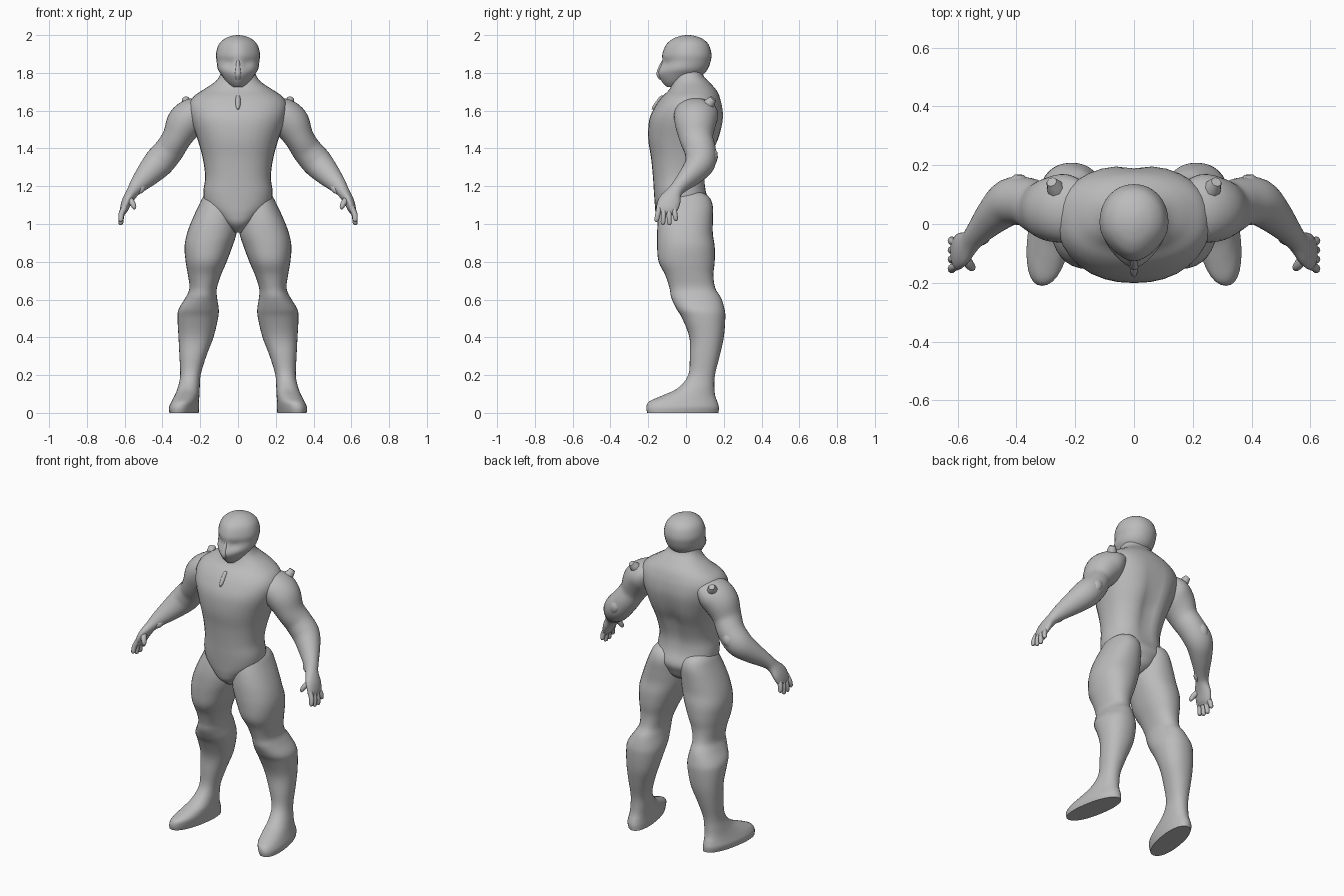
import bpy, math
from mathutils import Vector

default_cube = bpy.data.objects.get("Cube")
if default_cube:
    bpy.data.objects.remove(default_cube, do_unlink=True)

SIDES = 32
STEPS = 4

grey = bpy.data.materials.new("plain grey")
grey.use_nodes = True
grey.diffuse_color = (0.5, 0.5, 0.5, 1)
grey.node_tree.nodes["Principled BSDF"].inputs["Base Color"].default_value = grey.diffuse_color


def smooth_rows(rows):
    """Catmull-Rom interpolation between rows of numbers."""
    result = []
    last = len(rows) - 1
    for i in range(last):
        a, b, c, d = (rows[max(0, min(last, i + k))] for k in (-1, 0, 1, 2))
        for step in range(STEPS):
            t = step / STEPS
            result.append([q + 0.5 * t * (r - p + t * (2 * p - 5 * q + 4 * r - s + t * (3 * (q - r) + s - p)))
                           for p, q, r, s in zip(a, b, c, d)])
    result.append(list(rows[-1]))
    return result


def skin(name, rings, mirrored):
    """Join rings of points into a closed smooth object."""
    count = len(rings[0])
    points = [p for ring in rings for p in ring]
    faces = []
    for r in range(len(rings) - 1):
        for i in range(count):
            j = (i + 1) % count
            low, high = r * count, (r + 1) * count
            faces.append((low + i, low + j, high + j, high + i))
    faces.append(tuple(reversed(range(count))))
    faces.append(tuple(range(len(points) - count, len(points))))
    mesh = bpy.data.meshes.new(name)
    mesh.from_pydata(points, [], faces)
    mesh.materials.append(grey)
    obj = bpy.data.objects.new(name, mesh)
    bpy.context.collection.objects.link(obj)
    bpy.ops.object.select_all(action="DESELECT")
    obj.select_set(True)
    bpy.context.view_layer.objects.active = obj
    bpy.ops.object.shade_smooth_by_angle(angle=math.radians(50))
    if mirrored:
        obj.modifiers.new("other side", "MIRROR")
    return obj


def rounded(angle, power):
    c, s = math.cos(angle), math.sin(angle)
    return (math.copysign(abs(c) ** (2 / power), c), math.copysign(abs(s) ** (2 / power), s))


def stack(name, rows, power=2, shape=None, mirrored=False):
    """Horizontal rings; each row is height, left, right, front, back."""
    rings = []
    for z, left, right, front, back in smooth_rows(rows):
        ring = []
        for i in range(SIDES):
            u, v = rounded(math.tau * i / SIDES, power)
            p = Vector(((left + right) / 2 + u * (right - left) / 2,
                        (front + back) / 2 + v * (back - front) / 2, z))
            ring.append(shape(p, u, v) if shape else p)
        rings.append(ring)
    return skin(name, rings, mirrored)


def limb(name, rows, sides=SIDES):
    """Rings square to a path; each row is a point, depth radius and width radius."""
    rows = smooth_rows(rows)
    centres = [Vector(row[:3]) for row in rows]
    rings = []
    for i, (centre, row) in enumerate(zip(centres, rows)):
        along = (centres[min(i + 1, len(rows) - 1)] - centres[max(i - 1, 0)]).normalized()
        depth = Vector((0, 1, 0))
        depth = (depth - along * depth.dot(along)).normalized()
        width = depth.cross(along)
        rings.append([centre + width * row[4] * math.cos(math.tau * k / sides)
                      + depth * row[3] * math.sin(math.tau * k / sides) for k in range(sides)])
    return skin(name, rings, True)


def symmetric(rows):
    return [(z, -half, half, front, back) for z, half, front, back in rows]


# Torso with neck, hollowed along the spine
def spine(p, u, v):
    if v > 0:
        fade = max(0, 1 - abs(p.z - 1.38) / 0.3)
        p.y -= 0.035 * fade * math.exp(-(p.x / 0.045) ** 2)
    return p


stack("torso", symmetric([
    (.955, .02, -.09, .0), (1, .075, -.145, .09), (1.05, .13, -.16, .12),
    (1.1, .175, -.165, .135), (1.17, .183, -.17, .112), (1.25, .174, -.175, .11),
    (1.35, .187, -.185, .14), (1.45, .215, -.2, .18), (1.55, .25, -.195, .2),
    (1.62, .262, -.165, .195), (1.67, .24, -.13, .18), (1.71, .185, -.09, .16),
    (1.75, .125, -.07, .125), (1.79, .095, -.06, .09), (1.86, .08, -.05, .08)]), 2.3, spine)


# Head, narrowing toward the face, with hollow eye sockets
def face(p, u, v):
    if v < 0:
        p.x *= 1 - 0.32 * v * v
        socket = math.exp(-((abs(p.x) - 0.045) / 0.022) ** 2 - ((p.z - 1.845) / 0.022) ** 2)
        p.y += 0.012 * socket
    return p


stack("head", symmetric([
    (1.725, .025, -.1, -.05), (1.75, .058, -.125, .03), (1.79, .088, -.147, .09),
    (1.82, .107, -.143, .115), (1.86, .113, -.126, .13), (1.9, .117, -.125, .135),
    (1.95, .102, -.105, .12), (1.98, .072, -.07, .088), (1.995, .036, -.03, .05),
    (2, .005, .0, .02)]), 2.1, face)
stack("nose", symmetric([
    (1.765, .012, -.142, -.1), (1.79, .02, -.156, -.1), (1.82, .016, -.15, -.1),
    (1.87, .008, -.125, -.1)]))


# Legs from sole to hip, toes turned outward
def splay(p, u, v):
    p.x -= 0.16 * max(0, 1 - p.z / 0.2) * (p.y - 0.05)
    return p


stack("leg", [
    (0, .205, .345, -.205, .172), (.03, .203, .35, -.21, .174), (.06, .203, .342, -.195, .166),
    (.09, .203, .332, -.13, .155), (.13, .203, .32, -.045, .15), (.2, .198, .306, .012, .153),
    (.3, .168, .31, .02, .178), (.4, .13, .315, .018, .2), (.5, .106, .32, -.02, .208),
    (.55, .102, .314, -.05, .204), (.61, .111, .278, -.078, .185), (.66, .112, .257, -.087, .155),
    (.73, .09, .265, -.11, .145), (.8, .06, .277, -.145, .152), (.88, .03, .283, -.153, .152),
    (.95, .008, .27, -.153, .142), (1.02, .004, .244, -.148, .142), (1.1, .01, .207, -.13, .141),
    (1.15, .04, .18, -.1, .115), (1.18, .09, .14, -.03, .05)], 2.2, splay, True)

# Arms with palms
limb("arm", [
    (.16, .06, 1.63, .08, .04), (.225, .055, 1.59, .115, .085), (.28, .05, 1.535, .11, .098),
    (.325, .055, 1.455, .09, .078), (.365, .075, 1.39, .083, .078), (.42, .075, 1.325, .08, .08),
    (.475, .03, 1.265, .062, .066), (.53, -.03, 1.205, .042, .045), (.557, -.06, 1.17, .04, .033),
    (.585, -.085, 1.125, .058, .028), (.603, -.102, 1.08, .056, .022), (.61, -.108, 1.055, .042, .012)])

# Fingers and thumb
for i, length in enumerate((.065, .08, .082, .06)):
    y = -.142 + .026 * i
    tip = y - .014 + .008 * i
    limb("finger_%d" % (i + 1), [
        (.6, y, 1.09, .014, .015), (.617, (y + tip) / 2, 1.085 - length / 2, .014, .015),
        (.62, tip, 1.085 - length, .012, .012), (.619, tip, 1.077 - length, .004, .004)], 10)
limb("thumb", [
    (.583, -.1, 1.14, .018, .018), (.562, -.135, 1.115, .017, .016),
    (.55, -.148, 1.09, .013, .012), (.548, -.15, 1.078, .004, .004)], 10)

# Small spurs on shoulder, elbow and wrist
limb("shoulder_spur", [(.25, .09, 1.6, .04, .04), (.27, .125, 1.64, .03, .028),
                       (.28, .143, 1.665, .018, .018)], 8)
limb("elbow_spur", [(.37, .1, 1.4, .03, .03), (.39, .138, 1.365, .032, .035),
                    (.41, .135, 1.32, .02, .025)], 10)
limb("wrist_spur", [(.5, -.02, 1.215, .02, .02), (.515, -.052, 1.185, .02, .022),
                    (.53, -.065, 1.165, .008, .01)], 8)

# Small raised mark below the throat
stack("throat_mark", symmetric([
    (1.605, .004, -.182, -.15), (1.625, .012, -.176, -.14), (1.67, .012, -.143, -.11),
    (1.68, .006, -.13, -.1)]))
